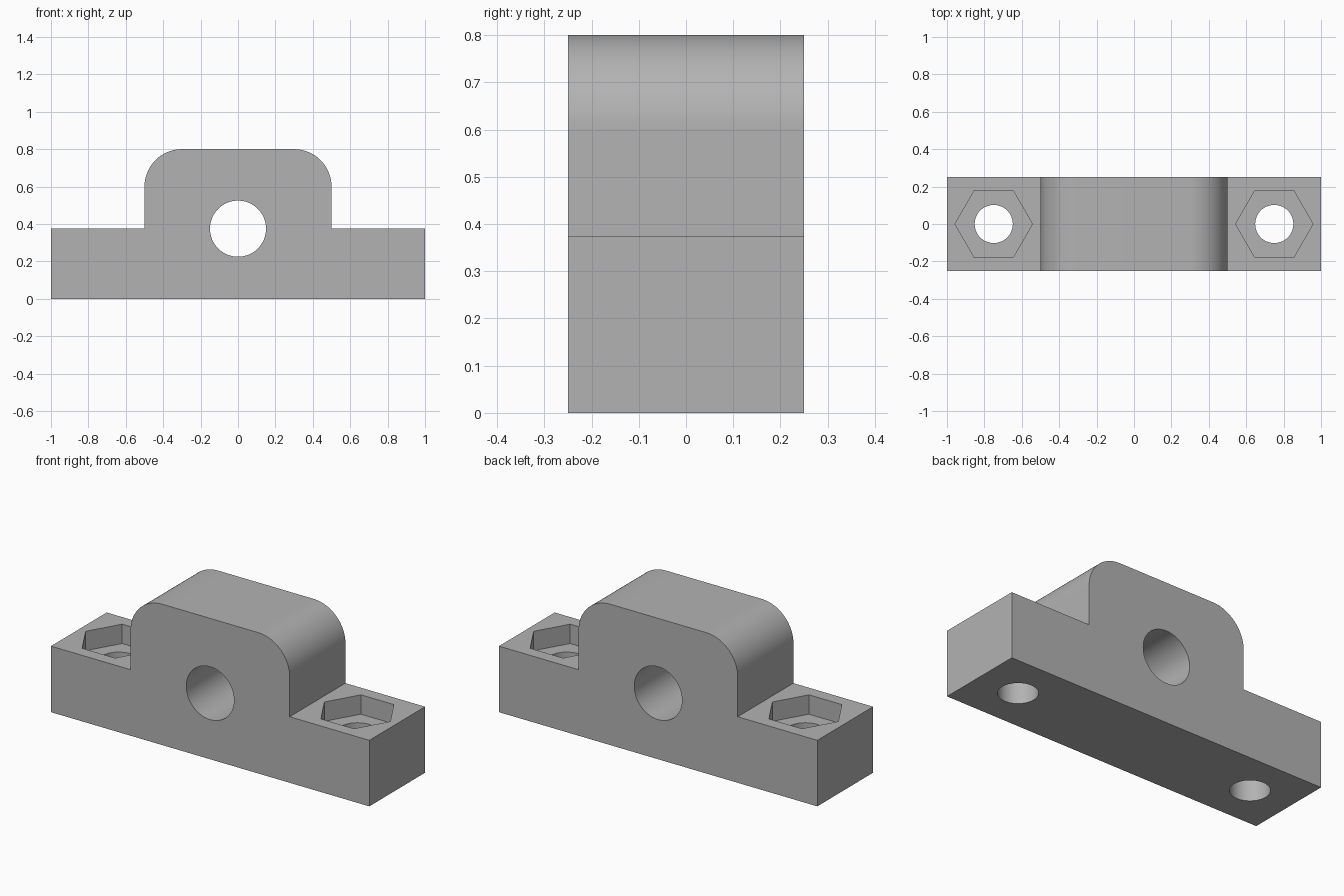
import bpy
import bmesh
from math import sin, cos, pi, radians

cube = bpy.data.objects.get("Cube")
if cube:
    bpy.data.objects.remove(cube, do_unlink=True)

# Main dimensions
DEPTH, BASE_H, TOP_H = 0.5, 0.375, 0.8
HUB_X, FILLET = 0.5, 0.2
BORE_R, BOLT_R, BOLT_X = 0.15, 0.102, 0.75
NUT_R, NUT_DEPTH = 0.207, 0.11

grey = bpy.data.materials.new("plain grey")
grey.use_nodes = True
colour = (0.45, 0.45, 0.45, 1)
grey.diffuse_color = colour
grey.node_tree.nodes["Principled BSDF"].inputs["Base Color"].default_value = colour


def cutter(name, sides, radius, length, location, rotation=(0, 0, 0)):
    bpy.ops.mesh.primitive_cylinder_add(
        vertices=sides, radius=radius, depth=length, location=location, rotation=rotation)
    obj = bpy.context.object
    obj.name = name
    obj.hide_render = True
    obj.data.materials.append(grey)
    return obj


# Block outline: right half with rounded shoulder, then mirrored
STEPS = 24
half = [(1, 0), (1, BASE_H), (HUB_X, BASE_H)]
for i in range(STEPS + 1):
    a = pi / 2 * i / STEPS
    half.append((HUB_X - FILLET + FILLET * cos(a), TOP_H - FILLET + FILLET * sin(a)))
outline = half + [(-x, z) for x, z in reversed(half)]

# Bearing block extruded from front to back
bm = bmesh.new()
front = bm.faces.new([bm.verts.new((x, -DEPTH / 2, z)) for x, z in outline])
swept = bmesh.ops.extrude_face_region(bm, geom=[front])["geom"]
bmesh.ops.translate(bm, vec=(0, DEPTH, 0),
                    verts=[v for v in swept if isinstance(v, bmesh.types.BMVert)])
bmesh.ops.recalc_face_normals(bm, faces=bm.faces)
mesh = bpy.data.meshes.new("bearing_block")
bm.to_mesh(mesh)
bm.free()
mesh.materials.append(grey)
block = bpy.data.objects.new("bearing_block", mesh)
bpy.context.collection.objects.link(block)

# Shaft bore, bolt holes and hexagonal nut pockets
cutters = [cutter("shaft_bore", 64, BORE_R, 1, (0, 0, BASE_H), (pi / 2, 0, 0))]
for side, x in (("left", BOLT_X), ("right", -BOLT_X)):
    cutters.append(cutter(side + "_bolt_hole", 48, BOLT_R, 1, (x, 0, 0.2)))
    cutters.append(cutter(side + "_nut_pocket", 6, NUT_R, 2 * NUT_DEPTH,
                          (x, 0, BASE_H), (0, 0, pi / 2)))

bpy.ops.object.select_all(action="DESELECT")
block.select_set(True)
bpy.context.view_layer.objects.active = block
for tool in cutters:
    cut = block.modifiers.new(tool.name, "BOOLEAN")
    cut.operation = "DIFFERENCE"
    cut.solver = "EXACT"
    cut.object = tool
    bpy.ops.object.modifier_apply(modifier=cut.name)
for tool in cutters:
    bpy.data.objects.remove(tool, do_unlink=True)

bpy.ops.object.shade_smooth_by_angle(angle=radians(30))
